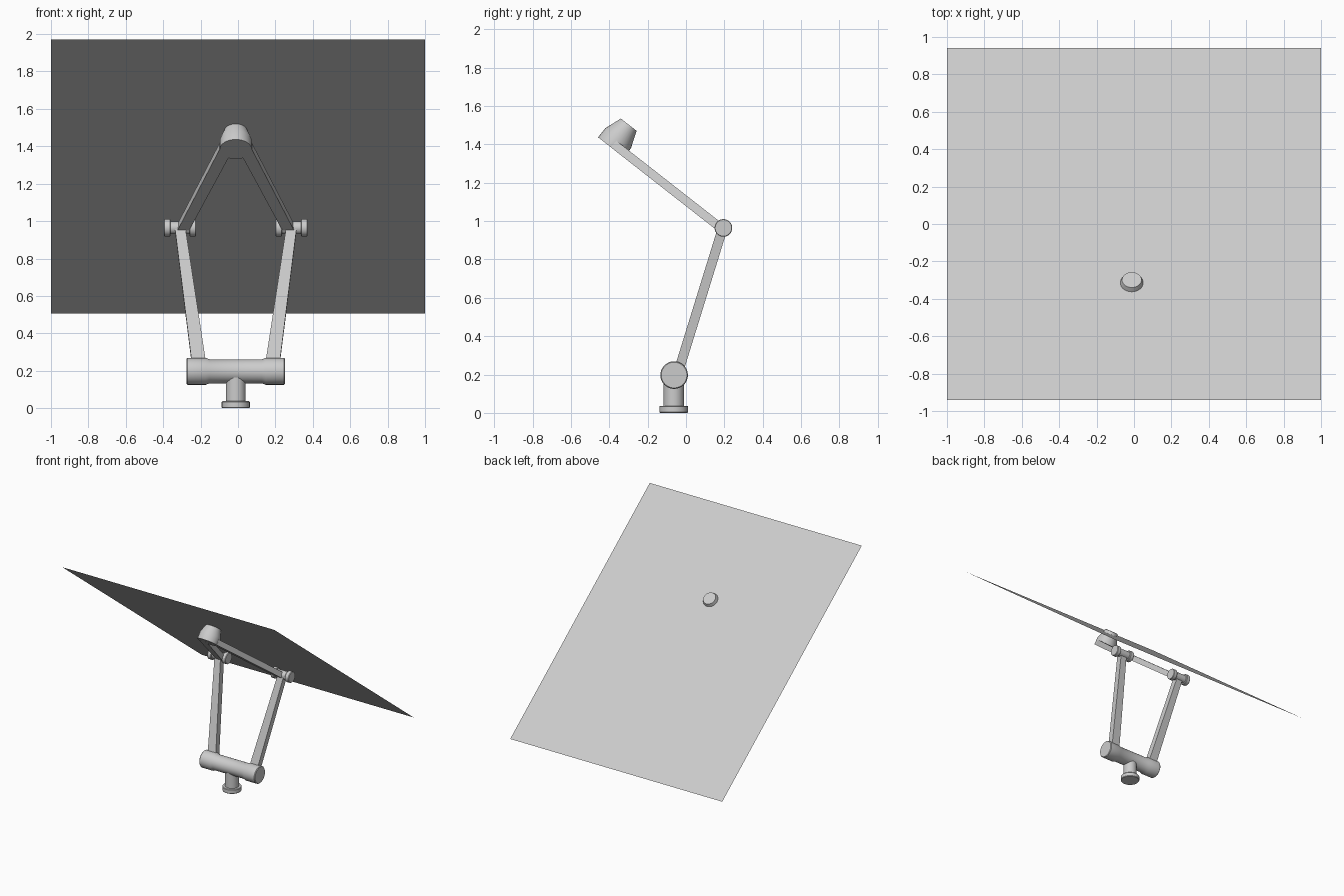
import bpy, bmesh, math
from mathutils import Vector

if "Cube" in bpy.data.objects:
    bpy.data.objects.remove(bpy.data.objects["Cube"])

CX = -0.012                       # centre line of the stand
SLOPE = math.atan2(1.47, 1.88)    # panel tilt
U = Vector((0, math.cos(SLOPE), -math.sin(SLOPE)))  # down the panel, to the back
N = Vector((0, math.sin(SLOPE), math.cos(SLOPE)))   # panel normal


def finish(name, bm, smooth=False):
    bmesh.ops.recalc_face_normals(bm, faces=bm.faces)
    me = bpy.data.meshes.new(name)
    bm.to_mesh(me)
    bm.free()
    ob = bpy.data.objects.new(name, me)
    bpy.context.collection.objects.link(ob)
    if smooth:
        bpy.ops.object.select_all(action='DESELECT')
        ob.select_set(True)
        bpy.context.view_layer.objects.active = ob
        bpy.ops.object.shade_smooth_by_angle(angle=math.radians(30))
    return ob


def turned(name, origin, axis, profile, sides=32):
    """Solid of revolution from (radius, distance along axis) points."""
    bm = bmesh.new()
    axis = Vector(axis).normalized()
    q = Vector((0, 0, 1)).rotation_difference(axis)
    rings = []
    for r, h in profile:
        rings.append([bm.verts.new(Vector(origin) + q @ Vector(
            (r * math.cos(2 * math.pi * i / sides), r * math.sin(2 * math.pi * i / sides), h)))
            for i in range(sides)])
    for a, b in zip(rings, rings[1:]):
        for i in range(sides):
            j = (i + 1) % sides
            bm.faces.new((a[i], a[j], b[j], b[i]))
    bm.faces.new(rings[0])
    bm.faces.new(rings[-1])
    return finish(name, bm, True)


def bar(name, a, b, wa, wb, thick, normal):
    """Tapered rectangular bar from a to b, width along x."""
    bm = bmesh.new()
    ends = []
    for p, w in ((a, wa), (b, wb)):
        ends.append([bm.verts.new(Vector(p) + Vector((sx * w / 2, 0, 0)) + normal * (sy * thick / 2))
                     for sx, sy in ((-1, -1), (1, -1), (1, 1), (-1, 1))])
    for i in range(4):
        j = (i + 1) % 4
        bm.faces.new((ends[0][i], ends[0][j], ends[1][j], ends[1][i]))
    bm.faces.new(ends[0])
    bm.faces.new(ends[1])
    return finish(name, bm)


# Foot and post
turned("base_post", (CX, -0.064, 0), (0, 0, 1),
       [(0.072, 0), (0.075, 0.004), (0.075, 0.033), (0.072, 0.037), (0.053, 0.037), (0.053, 0.19)])

# Horizontal shoulder tube with raised end collars
half = [(0.064, 0.14), (0.072, 0.16), (0.072, 0.257), (0.067, 0.263)]
turned("shoulder_tube", (CX, -0.062, 0.197), (1, 0, 0),
       [(r, -h) for r, h in reversed(half)] + half)

# Plate and cone that carry the panel
hub = Vector((CX, -0.391, 1.384))
turned("panel_mount", hub, N, [(0.085, 0), (0.085, 0.06), (0.052, 0.15)])

elbow = Vector((0, 0.195, 0.964))
lower_normal = Vector((0, 0.956, -0.294))
for side, s in (("left", -1), ("right", 1)):
    # Lower arm
    bar(side + "_lower_arm", (CX + s * 0.191, -0.046, 0.195), (CX + s * 0.298, 0.191, 0.962),
        0.077, 0.056, 0.05, lower_normal)
    # Elbow spool
    turned(side + "_elbow", (CX + s * 0.298, elbow.y, elbow.z), (1, 0, 0),
           [(0.043, -0.086), (0.046, -0.082), (0.046, -0.054), (0.043, -0.05), (0.034, -0.05),
            (0.034, 0.05), (0.043, 0.05), (0.046, 0.054), (0.046, 0.082), (0.043, 0.086)])
    # Upper arm
    top = hub + N * 0.022
    bar(side + "_upper_arm", top + Vector((s * 0.05, 0, 0)),
        top + U * 0.715 + Vector((s * 0.284, 0, 0)), 0.072, 0.062, 0.045, N)

# Tilted panel, a single sheet
bm = bmesh.new()
bm.faces.new([bm.verts.new(p) for p in
              ((-1, -0.94, 1.97), (1, -0.94, 1.97), (1, 0.94, 0.505), (-1, 0.94, 0.505))])
me = bpy.data.meshes.new("panel")
bm.to_mesh(me)
bm.free()
bpy.context.collection.objects.link(bpy.data.objects.new("panel", me))
